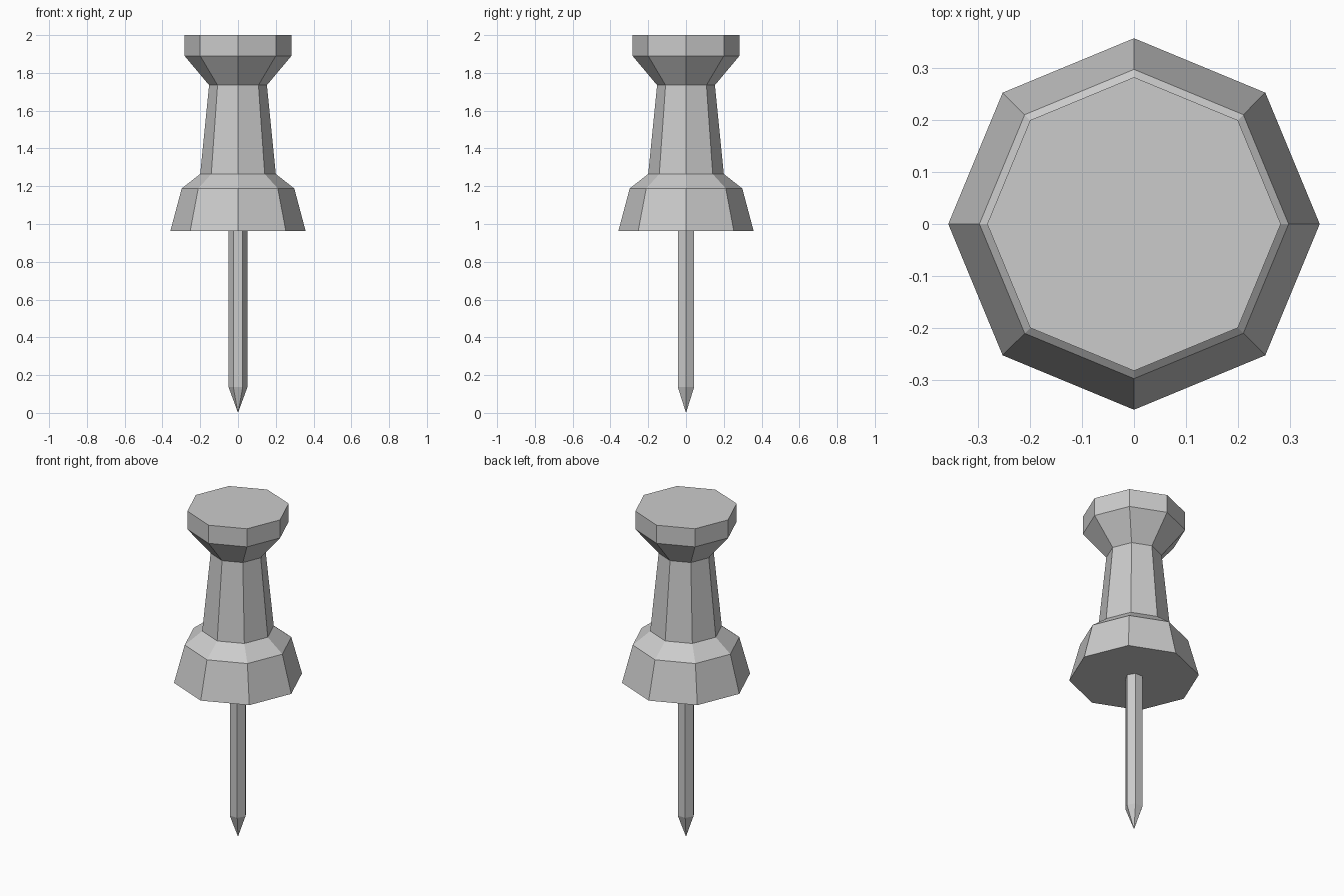
import bpy, bmesh
from math import cos, sin, tau

if "Cube" in bpy.data.objects:
    bpy.data.objects.remove(bpy.data.objects["Cube"])


def lathe(name, profile, sides):
    """Faceted solid from (radius, z) rings, bottom to top; radius 0 makes a point."""
    bm = bmesh.new()
    rings = []
    for r, z in profile:
        n = sides if r > 0 else 1
        rings.append([bm.verts.new((r * cos(tau * i / sides), r * sin(tau * i / sides), z))
                      for i in range(n)])
    for low, high in zip(rings, rings[1:]):
        for i in range(sides):
            j = (i + 1) % sides
            if len(low) == 1:
                bm.faces.new((low[0], high[j], high[i]))
            else:
                bm.faces.new((low[i], low[j], high[j], high[i]))
    # flat end caps
    for ring in (rings[0], rings[-1]):
        if len(ring) > 1:
            bm.faces.new(ring)
    bmesh.ops.recalc_face_normals(bm, faces=bm.faces)
    mesh = bpy.data.meshes.new(name)
    bm.to_mesh(mesh)
    bm.free()
    obj = bpy.data.objects.new(name, mesh)
    bpy.context.collection.objects.link(obj)
    return obj


# octagonal grip: flared collar, tapered neck, wide head
lathe("grip", [(0.358, 0.963), (0.298, 1.188), (0.2, 1.265),
               (0.153, 1.735), (0.283, 1.89), (0.283, 2.0)], 8)

# hexagonal needle with a sharp point
lathe("needle", [(0, 0), (0.05, 0.137), (0.05, 0.97)], 6)
